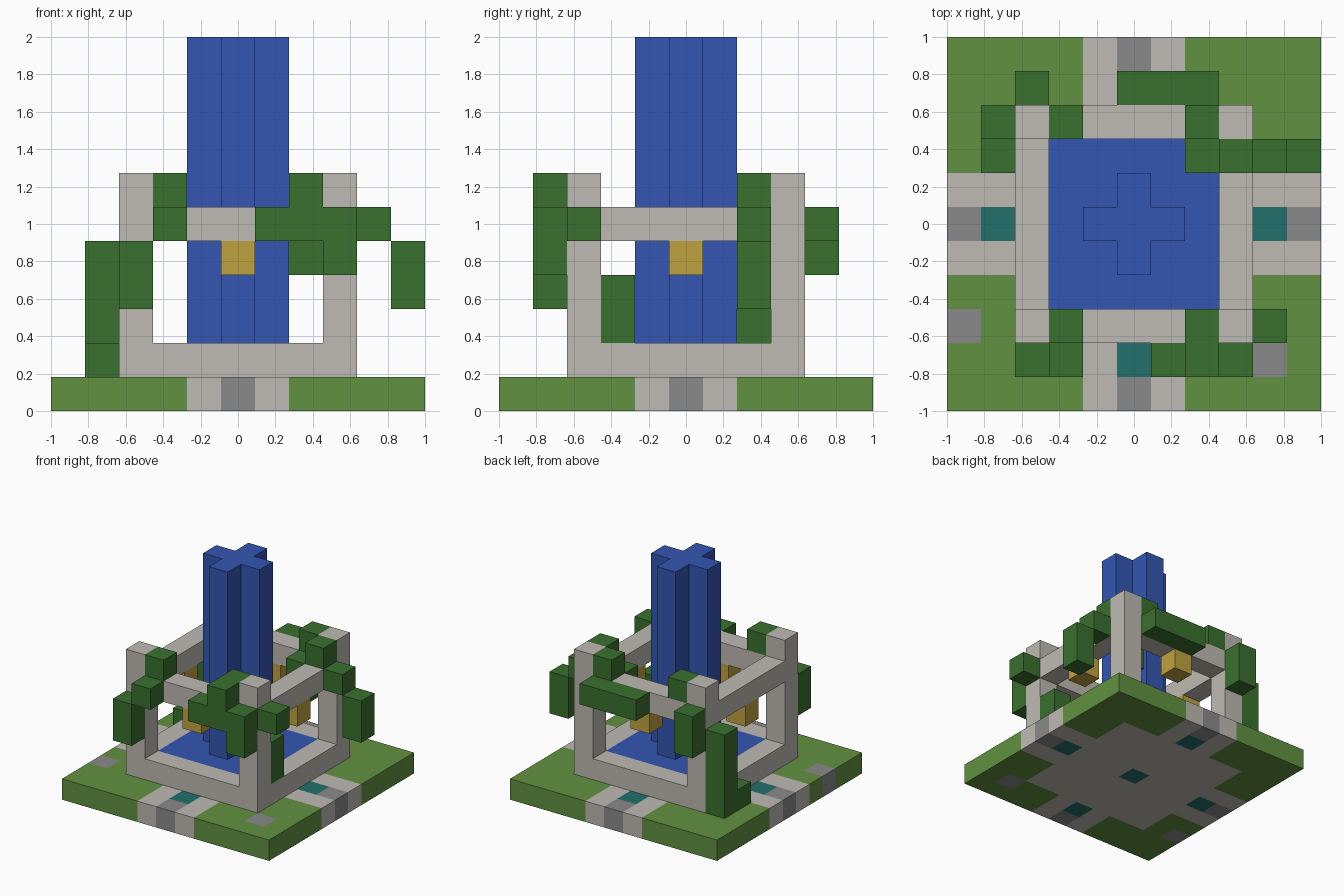
import bpy
import bmesh
from itertools import product
from mathutils import Vector

N = 11            # blocks along each side
U = 2 / N         # block size

if "Cube" in bpy.data.objects:
    bpy.data.objects.remove(bpy.data.objects["Cube"])


def make_material(name, r, g, b):
    def lin(c):
        c /= 255
        return c / 12.92 if c <= 0.04045 else ((c + 0.055) / 1.055) ** 2.4
    col = (lin(r), lin(g), lin(b), 1)
    m = bpy.data.materials.new(name)
    m.use_nodes = True
    m.diffuse_color = col
    m.node_tree.nodes["Principled BSDF"].inputs["Base Color"].default_value = col
    return m


grass = make_material("grass green", 98, 145, 65)
stone = make_material("pale stone", 191, 186, 179)
cobble = make_material("mid grey", 138, 138, 138)
water = make_material("water blue", 52, 86, 178)
leaf = make_material("leaf green", 58, 112, 46)
gold = make_material("lantern gold", 192, 162, 64)
teal = make_material("teal", 34, 112, 108)


def span(x, y, z):
    """Set of block cells; each axis is one index or an inclusive (low, high)."""
    axes = [a if isinstance(a, tuple) else (a, a) for a in (x, y, z)]
    return set(product(*(range(lo, hi + 1) for lo, hi in axes)))


def build(name, cells, mats, rule=lambda c: 0):
    """Outer skin of a group of blocks."""
    bm = bmesh.new()
    for c in sorted(cells):
        centre = Vector(c) + Vector((0.5, 0.5, 0.5))
        for axis, sign in product(range(3), (-1, 1)):
            n = Vector((0, 0, 0))
            n[axis] = sign
            if tuple(int(v) for v in Vector(c) + n) in cells:
                continue
            u = Vector((0, 0, 0))
            u[(axis + 1) % 3] = 1
            v = n.cross(u)
            corners = [centre + (n + u * a + v * b) / 2
                       for a, b in ((-1, -1), (1, -1), (1, 1), (-1, 1))]
            f = bm.faces.new([bm.verts.new((p - Vector((N / 2, N / 2, 0))) * U)
                              for p in corners])
            f.material_index = rule(c)
    bmesh.ops.remove_doubles(bm, verts=bm.verts[:], dist=U / 100)
    mesh = bpy.data.meshes.new(name)
    bm.to_mesh(mesh)
    bm.free()
    for m in mats:
        mesh.materials.append(m)
    ob = bpy.data.objects.new(name, mesh)
    bpy.context.collection.objects.link(ob)
    return ob


# Ground slab: grass, stone cross path, grey path ends, teal inlays
def ground_rule(c):
    x, y = c[0] - 5, c[1] - 5
    near, far = sorted((abs(x), abs(y)))
    if near == 0 and far in (0, 4):
        return 3
    if (near == 0 and far == 5) or (x, y) in ((-5, -3), (4, -4)):
        return 2
    return 1 if near <= 1 or far <= 3 else 0


build("ground", span((0, 10), (0, 10), 0), [grass, stone, cobble, teal], ground_rule)

# Basin, filled to the brim
pool = span((3, 7), (3, 7), 1)
build("basin_rim", span((2, 8), (2, 8), 1) - pool, [stone])
build("pool_water", pool, [water])

# Four posts joined by a square of beams
frame = span((2, 8), (2, 8), 5) - span((3, 7), (3, 7), 5)
for x, y in product((2, 8), repeat=2):
    frame |= span(x, y, (2, 6))
build("stone_frame", frame, [stone])

# Water column with a plus-shaped section
build("water_column", span((4, 6), 5, (2, 10)) | span(5, (4, 6), (2, 10)), [water])

# Lanterns hanging under the middle of each beam
for side, x, y in (("front", 5, 2), ("back", 5, 8), ("right", 2, 5), ("left", 8, 5)):
    build(side + "_lantern", span(x, y, 4), [gold])

# Vines climbing over the frame
vines = {
    "front_left_vine": [(7, (1, 2), 6), ((6, 8), 1, 5), (8, 1, 4), (9, 2, 5)],
    "front_right_vine": [(3, 2, 6), (3, 1, 5), (2, 1, (3, 4))],
    "back_left_vine": [(7, 8, 6), (7, 7, (4, 5)), (8, 7, 6), (9, 7, 5), (10, 7, (3, 4))],
    "back_vine": [((5, 7), 9, 5)],
    "back_right_vine": [(3, 8, 6), (2, 9, (4, 5)), (1, 8, (1, 4)), (1, 7, 1), (2, 7, 2)],
    "left_rim_vine": [(8, 3, (2, 3))],
}
for name, parts in vines.items():
    build(name, set().union(*(span(*p) for p in parts)), [leaf])
